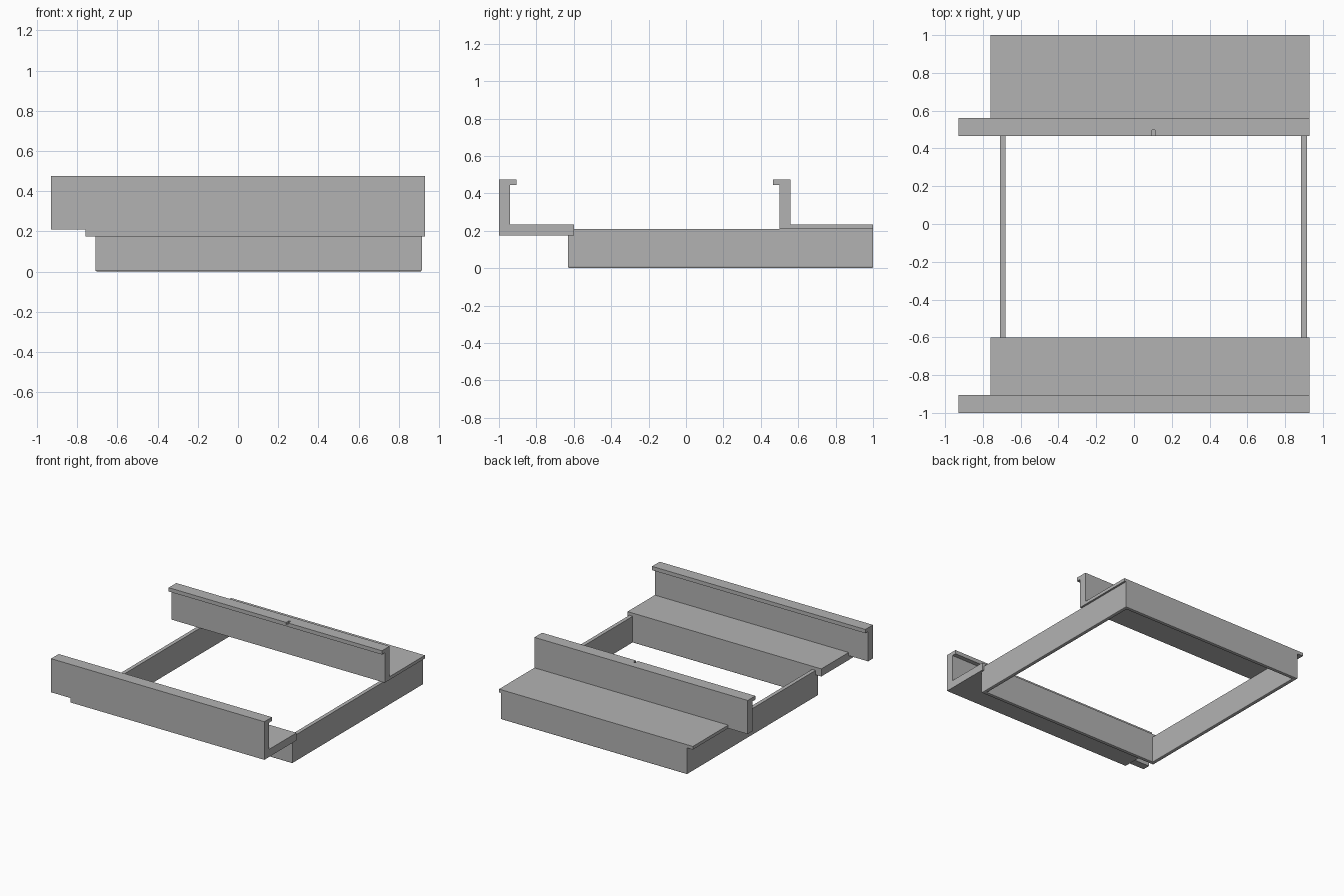
import bpy, bmesh

default = bpy.data.objects.get("Cube")
if default:
    bpy.data.objects.remove(default, do_unlink=True)

grey = bpy.data.materials.new("plain grey")
grey.use_nodes = True
GREY = (0.45, 0.45, 0.45, 1)
grey.diffuse_color = GREY
grey.node_tree.nodes["Principled BSDF"].inputs["Base Color"].default_value = GREY


def finish(name, bm):
    bmesh.ops.recalc_face_normals(bm, faces=bm.faces)
    mesh = bpy.data.meshes.new(name)
    bm.to_mesh(mesh)
    bm.free()
    mesh.materials.append(grey)
    obj = bpy.data.objects.new(name, mesh)
    bpy.context.collection.objects.link(obj)
    return obj


def extrude_x(name, profile, x0, x1):
    """Sweep a (y, z) outline from x0 to x1."""
    bm = bmesh.new()
    face = bm.faces.new([bm.verts.new((x0, y, z)) for y, z in profile])
    swept = bmesh.ops.extrude_face_region(bm, geom=[face])["geom"]
    verts = [g for g in swept if isinstance(g, bmesh.types.BMVert)]
    bmesh.ops.translate(bm, verts=verts, vec=(x1 - x0, 0, 0))
    return finish(name, bm)


def box(name, x0, x1, y0, y1, z0, z1):
    return extrude_x(name, [(y0, z0), (y1, z0), (y1, z1), (y0, z1)], x0, x1)


def cut(obj, *limits):
    """Subtract a box and remove the cutter."""
    cutter = box("cutter", *limits)
    cutter.hide_render = True
    mod = obj.modifiers.new("cut", "BOOLEAN")
    mod.object, mod.operation, mod.solver = cutter, "DIFFERENCE", "EXACT"
    bpy.context.view_layer.objects.active = obj
    bpy.ops.object.modifier_apply(modifier=mod.name)
    bpy.data.objects.remove(cutter, do_unlink=True)


LEFT, RIGHT, STEP = -0.93, 0.93, -0.76   # rail ends and shelf end
TOP, LIP, SHELF, SEAT = 0.475, 0.445, 0.235, 0.21

# Open rectangular base frame, lightly eased along the bottom
frame = box("base_frame", -0.71, 0.915, -0.63, 1.0, 0, SEAT)
cut(frame, -0.68, 0.885, -0.6, 0.97, -0.1, 0.4)
bm = bmesh.new()
bm.from_mesh(frame.data)
bottom = [e for e in bm.edges if all(v.co.z < 0.001 for v in e.verts)
          and len(e.link_faces) == 2
          and any(abs(f.normal.z) < 0.5 for f in e.link_faces)]
bmesh.ops.bevel(bm, geom=bottom, offset=0.008, segments=2, profile=0.5,
                affect="EDGES")
bm.to_mesh(frame.data)
bm.free()

# Front rail: upright, inward lip and low shelf
front = extrude_x("front_rail", [
    (-1, 0.175), (-0.6, 0.175), (-0.6, SHELF), (-0.94, SHELF),
    (-0.94, LIP), (-0.905, LIP), (-0.905, TOP), (-1, TOP)], LEFT, RIGHT)
cut(front, -1.1, STEP, -1.1, -0.5, 0.1, SEAT)
cut(front, -1.1, STEP, -0.94, -0.5, 0.1, 0.3)

# Rear rail: upright with forward lip and thin back shelf
rear = extrude_x("rear_rail", [
    (0.5, SEAT), (1, SEAT), (1, SHELF), (0.56, SHELF),
    (0.56, TOP), (0.465, TOP), (0.465, LIP), (0.5, LIP)], LEFT, RIGHT)
cut(rear, -1.1, STEP, 0.56, 1.1, 0.1, 0.3)

# Small notch in the rear lip
cut(rear, 0.095, 0.111, 0.4, 0.498, 0.46, 0.6)
